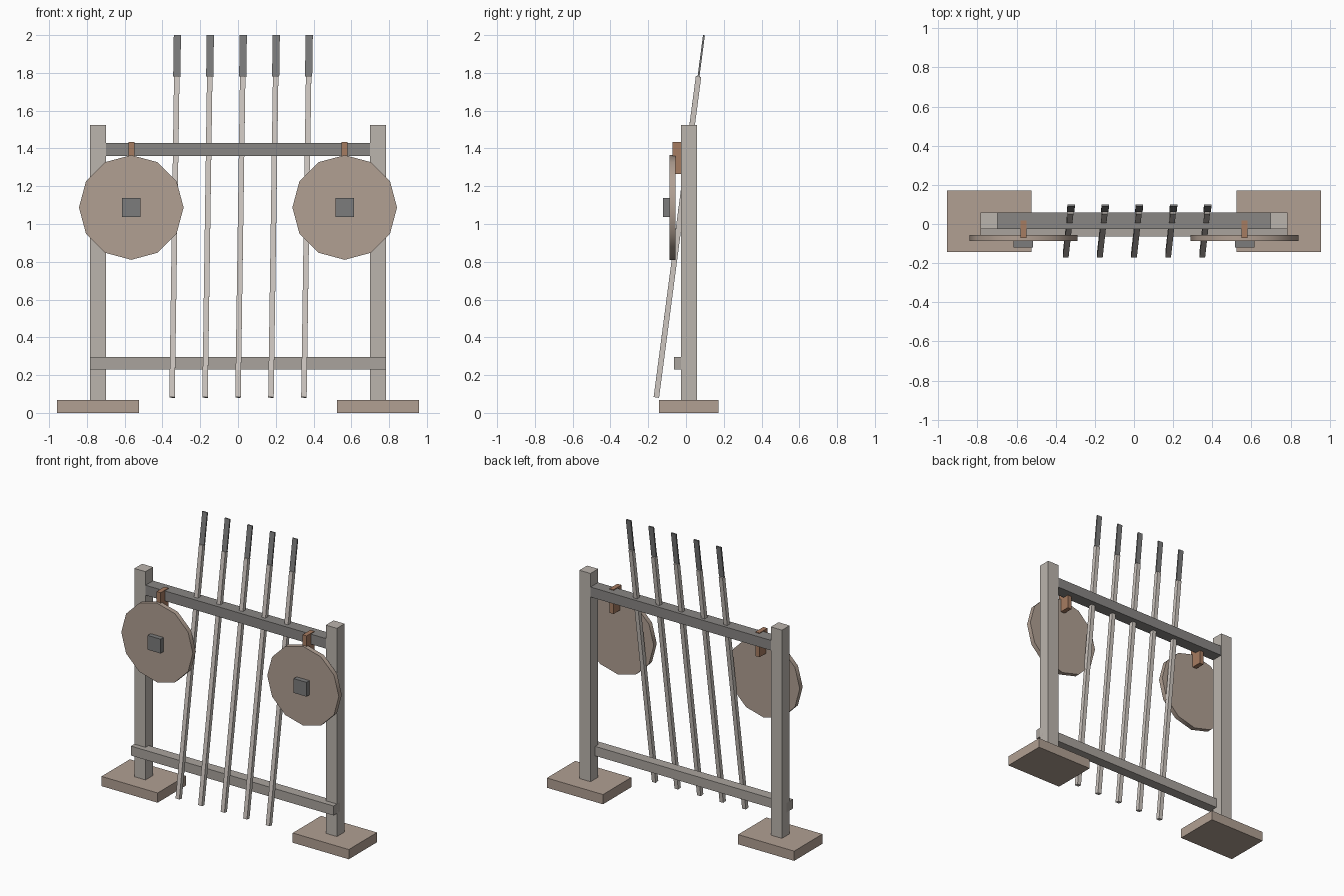
import bpy, math
from mathutils import Vector

if "Cube" in bpy.data.objects:
    bpy.data.objects.remove(bpy.data.objects["Cube"])


def material(name, rgb):
    m = bpy.data.materials.new(name)
    m.diffuse_color = (*rgb, 1)
    m.use_nodes = True
    m.node_tree.nodes["Principled BSDF"].inputs["Base Color"].default_value = m.diffuse_color
    return m


POST = material("pale_wood", (0.50, 0.46, 0.42))
RAIL = material("grey_wood", (0.25, 0.24, 0.23))
LOWER = material("mid_wood", (0.40, 0.37, 0.34))
BROWN = material("brown_wood", (0.44, 0.35, 0.29))
STRAP = material("leather", (0.38, 0.20, 0.12))
METAL = material("metal", (0.20, 0.20, 0.20))
SHAFT = material("shaft_wood", (0.62, 0.57, 0.53))


def box(name, lo, hi, mat):
    lo, hi = Vector(lo), Vector(hi)
    bpy.ops.mesh.primitive_cube_add(size=1, location=(lo + hi) / 2)
    o = bpy.context.object
    o.name = name
    o.scale = hi - lo
    o.data.materials.append(mat)
    return o


def bar(name, a, b, width, depth, mat):
    # square-ended bar running between two points
    bpy.ops.mesh.primitive_cube_add(size=1, location=(a + b) / 2)
    o = bpy.context.object
    o.name = name
    o.scale = (width, depth, (b - a).length)
    o.rotation_euler = Vector((0, 0, 1)).rotation_difference(b - a).to_euler()
    o.data.materials.append(mat)
    return o


# Rack sides, each with a hanging shield
for s, side in ((-1, "left"), (1, "right")):
    def part(name, cx, w, y, z, mat):
        return box(f"{side}_{name}", (s * cx - w / 2, y[0], z[0]),
                   (s * cx + w / 2, y[1], z[1]), mat)

    part("foot", 0.740, 0.434, (-0.142, 0.171), (0, 0.068), BROWN)
    part("post", 0.741, 0.086, (-0.026, 0.059), (0.068, 1.525), POST)
    part("shield_strap", 0.565, 0.032, (-0.071, 0.017), (1.265, 1.435), STRAP)
    part("shield_boss", 0.565, 0.10, (-0.121, -0.08), (1.038, 1.138), METAL)

    bpy.ops.mesh.primitive_cylinder_add(vertices=12, radius=0.277, depth=0.033,
                                        location=(s * 0.565, -0.0715, 1.0875),
                                        rotation=(math.pi / 2, 0, 0))
    shield = bpy.context.object
    shield.name = f"{side}_shield"
    shield.data.materials.append(BROWN)
    bpy.ops.object.shade_smooth_by_angle(angle=math.radians(40))

# Cross rails
box("top_rail", (-0.70, -0.025, 1.360), (0.70, 0.058, 1.430), RAIL)
box("lower_rail", (-0.784, -0.063, 0.230), (0.784, 0.008, 0.296), LOWER)

# Leaning spears
for i in range(5):
    x = (i - 2) * 0.1745
    foot = Vector((x, -0.157, 0.082))
    tip = Vector((x + 0.028, 0.095, 1.999))
    neck = foot.lerp(tip, 0.886)
    bar(f"spear_shaft_{i + 1}", foot, neck, 0.029, 0.029, SHAFT)
    bar(f"spear_blade_{i + 1}", neck, tip, 0.038, 0.010, METAL)
